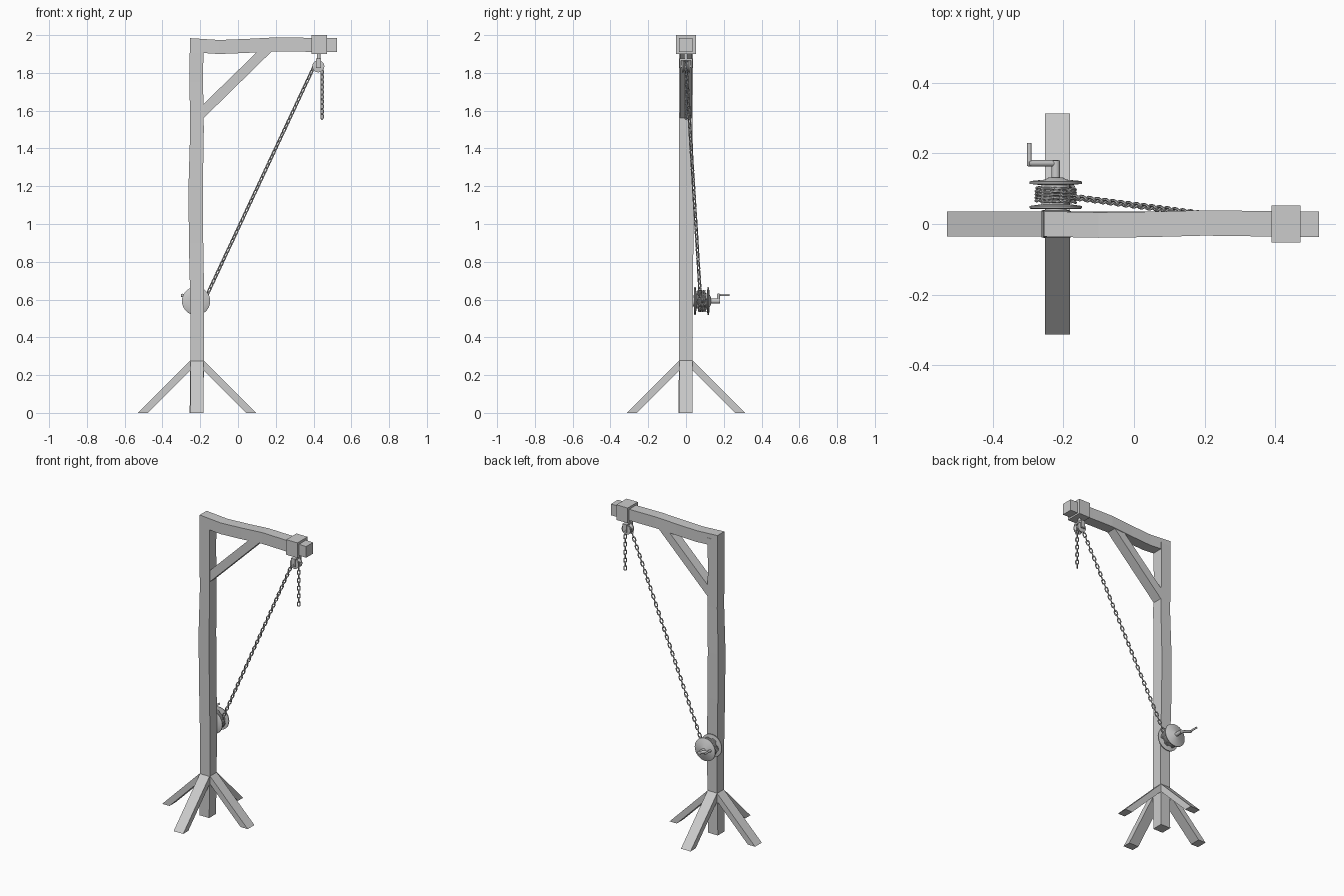
import bpy, bmesh
from math import sin, cos, pi, radians
from mathutils import Vector, Matrix

if "Cube" in bpy.data.objects:
    bpy.data.objects.remove(bpy.data.objects["Cube"])


def finish(name, bm, smooth=False):
    bmesh.ops.recalc_face_normals(bm, faces=bm.faces)
    me = bpy.data.meshes.new(name)
    bm.to_mesh(me)
    bm.free()
    ob = bpy.data.objects.new(name, me)
    bpy.context.collection.objects.link(ob)
    if smooth:
        bpy.context.view_layer.objects.active = ob
        ob.select_set(True)
        bpy.ops.object.shade_smooth_by_angle(angle=radians(40))
        ob.select_set(False)
    return ob


def skin(bm, rings, cap=True, closed=False):
    """Join equal rings of points with quads."""
    vs = [[bm.verts.new(p) for p in r] for r in rings]
    n = len(vs[0])
    pairs = list(zip(vs, vs[1:])) + ([(vs[-1], vs[0])] if closed else [])
    for a, b in pairs:
        for i in range(n):
            bm.faces.new((a[i], a[(i + 1) % n], b[(i + 1) % n], b[i]))
    if cap and not closed:
        bm.faces.new(vs[0])
        bm.faces.new(vs[-1])


def box(name, lo, hi):
    bm = bmesh.new()
    ring = lambda z: [(lo[0], lo[1], z), (hi[0], lo[1], z), (hi[0], hi[1], z), (lo[0], hi[1], z)]
    skin(bm, [ring(lo[2]), ring(hi[2])])
    return finish(name, bm)


def strut(name, quad, half, angle=0, origin=(0, 0, 0)):
    """Side outline in xz, extruded along y, turned about z."""
    bm = bmesh.new()
    skin(bm, [[(x, y, z) for x, z in quad] for y in (-half, half)])
    bm.transform(Matrix.Translation(origin) @ Matrix.Rotation(angle, 4, 'Z'))
    return finish(name, bm)


def lathe(name, profile, centre, sides=28):
    """Turn (radius, y) profile around a y axis."""
    bm = bmesh.new()
    skin(bm, [[(centre[0] + r * cos(2 * pi * i / sides), centre[1] + y,
                centre[2] + r * sin(2 * pi * i / sides)) for i in range(sides)]
              for r, y in profile])
    return finish(name, bm, True)


def rod(name, a, b, r, sides=12):
    a, b = Vector(a), Vector(b)
    rot = (b - a).to_track_quat('Z', 'Y')
    bm = bmesh.new()
    skin(bm, [[p + rot @ Vector((r * cos(2 * pi * i / sides), r * sin(2 * pi * i / sides), 0))
               for i in range(sides)] for p in (a, b)])
    return finish(name, bm, True)


def chain(name, path, pitch=0.026, length=0.038, width=0.023, wire=0.0036):
    """Alternating links spaced evenly along a polyline."""
    bm = bmesh.new()
    path = [Vector(p) for p in path]
    R, s = width / 2 - wire, (length - width) / 2
    left, k = 0.0, 0
    for a, b in zip(path, path[1:]):
        d = b - a
        L = d.length
        t = d.normalized()
        side = Vector((0, 1, 0))
        side = (side - t * side.dot(t)).normalized()
        up = t.cross(side)
        while left < L:
            c = a + t * left
            ang = pi / 4 + k * pi / 2
            u = side * cos(ang) + up * sin(ang)
            w = t.cross(u)
            rings = []
            for i in range(12):
                h = -pi / 2 + pi * (i % 6) / 5 + (pi if i >= 6 else 0)
                out = t * cos(h) + u * sin(h)
                mid = c + t * (s if i < 6 else -s) + out * R
                rings.append([mid + out * (wire * cos(q * pi / 3)) + w * (wire * sin(q * pi / 3))
                              for q in range(6)])
            skin(bm, rings, closed=True)
            left += pitch
            k += 1
        left -= L
    return finish(name, bm, True)


# Slightly crooked post: z, centre x, centre y, half width
bm = bmesh.new()
post = [(0, -.22, -.003, .036), (.28, -.216, -.002, .036), (.6, -.216, -.001, .037),
        (.9, -.222, .001, .038), (1.2, -.224, 0, .038), (1.5, -.217, -.001, .036),
        (1.75, -.221, 0, .036), (1.95, -.219, 0, .036)]
skin(bm, [[(x - h, y - h, z), (x + h, y - h, z), (x + h, y + h, z), (x - h, y + h, z)]
          for z, x, y, h in post])
finish("post", bm)

# Slightly crooked top beam: x, centre y, centre z
bm = bmesh.new()
beam = [(-.255, 0, 1.947), (-.1, -.003, 1.937), (.05, -.001, 1.943),
        (.2, .003, 1.951), (.35, .001, 1.949), (.525, -.001, 1.947)]
skin(bm, [[(x, y - .036, z - .037), (x, y + .036, z - .037), (x, y + .036, z + .037),
           (x, y - .036, z + .037)] for x, y, z in beam])
finish("top_beam", bm)

# Diagonal brace and end collar
strut("brace", [(-.195, 1.548), (.185, 1.92), (.11, 1.92), (-.195, 1.623)], .033)
box("collar", (.39, -.053, 1.90), (.472, .053, 2.0))

# Four sloping feet
for i in range(4):
    strut(f"foot_{i + 1}", [(.03, .23), (.26, 0), (.313, 0), (.03, .283)], .035,
          i * pi / 2, (-.217, 0, 0))

# Winch drum with two flanges
C = Vector((-.222, 0, .592))
lathe("winch_drum", [(.03, .03), (.03, .042), (.071, .043), (.075, .046), (.075, .051),
                     (.04, .056), (.04, .11), (.075, .114), (.075, .119), (.071, .122),
                     (.03, .126), (.02, .132)], C)

# Crank
end = C + Vector((-.075, 0, .032))
rod("crank_shaft", C + Vector((0, .12, 0)), C + Vector((0, .18, 0)), .0125)
rod("crank_arm", C + Vector((.008, .172, -.003)), end + Vector((-.003, .172, 0)), .009)
rod("crank_handle", end + Vector((0, .165, 0)), end + Vector((0, .23, 0)), .006)

# Pulley hung from the collar by a forked bracket
P = Vector((.425, 0, 1.835))
rod("pulley_stem", (.427, 0, 1.87), (.427, 0, 1.91), .01)
box("pulley_bracket_top", (.412, -.034, 1.866), (.44, .034, 1.876))
for s in (-1, 1):
    box("pulley_bracket_side", (.412, s * .03 - .004, 1.825), (.44, s * .03 + .004, 1.87))
rod("pulley_axle", P - Vector((0, .036, 0)), P + Vector((0, .036, 0)), .007)
lathe("pulley_wheel", [(.01, -.022), (.032, -.02), (.032, -.014), (.016, -.004), (.016, .004),
                       (.032, .014), (.032, .02), (.01, .022)], P)

# Chain wound on the drum
coil = []
for i in range(73):
    a = 2 * pi * i / 18
    coil.append((C.x + .05 * cos(a), .066 + .036 * i / 72, C.z + .05 * sin(a)))
chain("wound_chain", coil)

# Chain running up over the pulley and hanging down
run = [(-.185, .078, .58)]
run += [(P.x + .02 * cos(a), 0, P.z + .02 * sin(a)) for a in (2.7, 2.0, 1.3, .6, 0)]
run += [(.445, 0, 1.565)]
chain("lifting_chain", run)
